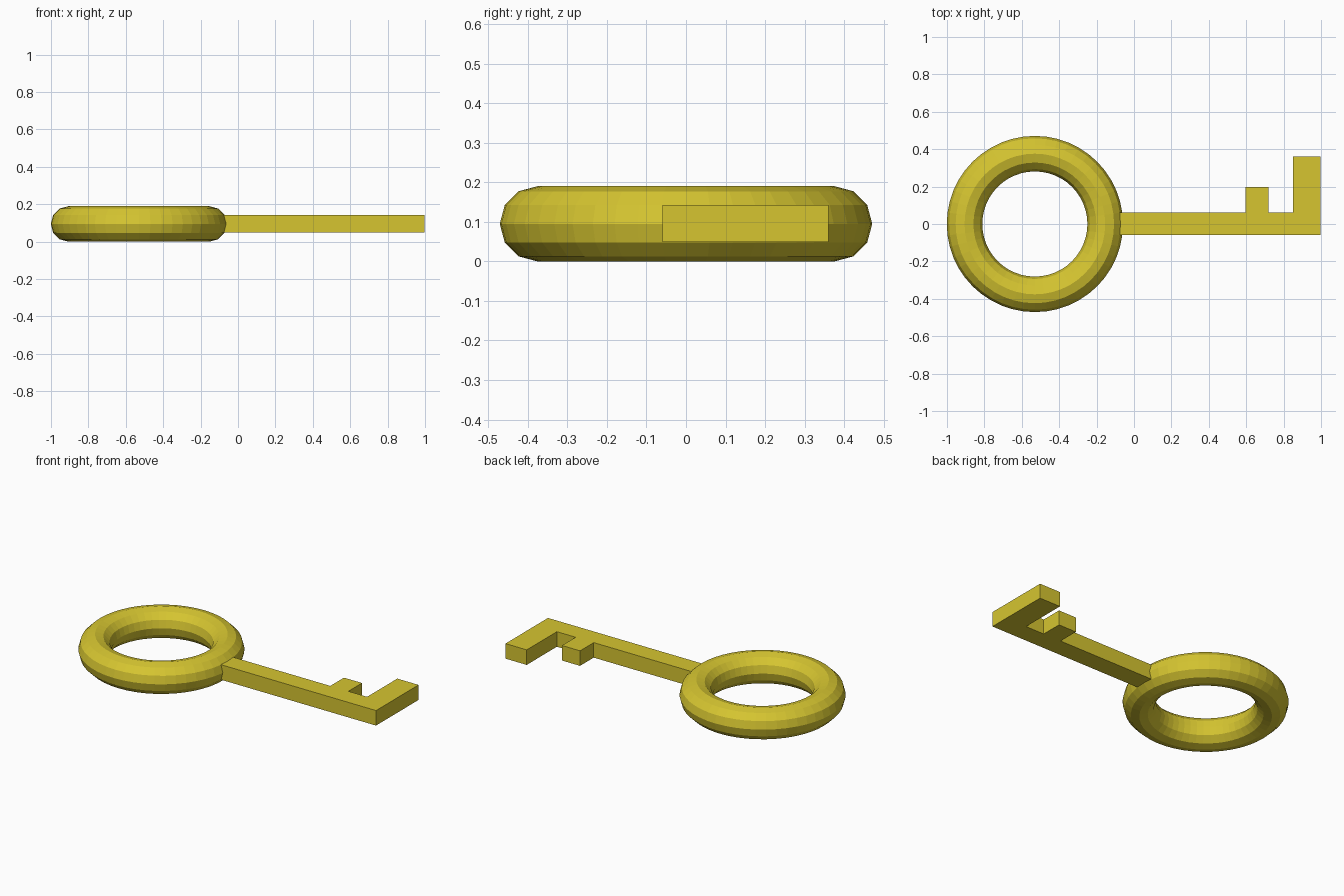
import bpy, bmesh

if "Cube" in bpy.data.objects:
    bpy.data.objects.remove(bpy.data.objects["Cube"])

brass = bpy.data.materials.new("yellow brass")
brass.diffuse_color = (0.67, 0.56, 0.03, 1)
brass.use_nodes = True
brass.node_tree.nodes["Principled BSDF"].inputs["Base Color"].default_value = brass.diffuse_color

# Ring handle
bpy.ops.mesh.primitive_torus_add(location=(-0.53, 0, 0.095), major_segments=48,
                                 minor_segments=12, major_radius=0.376, minor_radius=0.095)
ring = bpy.context.object
ring.name = "ring_handle"
ring.data.materials.append(brass)

# Shaft with two teeth: one outline extruded upwards
outline = [(-0.13, -0.06), (0.997, -0.06), (0.997, 0.36), (0.85, 0.36), (0.85, 0.062),
           (0.72, 0.062), (0.72, 0.197), (0.595, 0.197), (0.595, 0.062), (-0.13, 0.062)]
bm = bmesh.new()
base = bm.faces.new([bm.verts.new((x, y, 0.049)) for x, y in outline])
top = bmesh.ops.extrude_face_region(bm, geom=[base])["geom"]
bmesh.ops.translate(bm, vec=(0, 0, 0.094),
                    verts=[v for v in top if isinstance(v, bmesh.types.BMVert)])
bmesh.ops.recalc_face_normals(bm, faces=bm.faces)
mesh = bpy.data.meshes.new("shaft_and_teeth")
bm.to_mesh(mesh)
bm.free()
mesh.materials.append(brass)
shaft = bpy.data.objects.new("shaft_and_teeth", mesh)
bpy.context.collection.objects.link(shaft)
